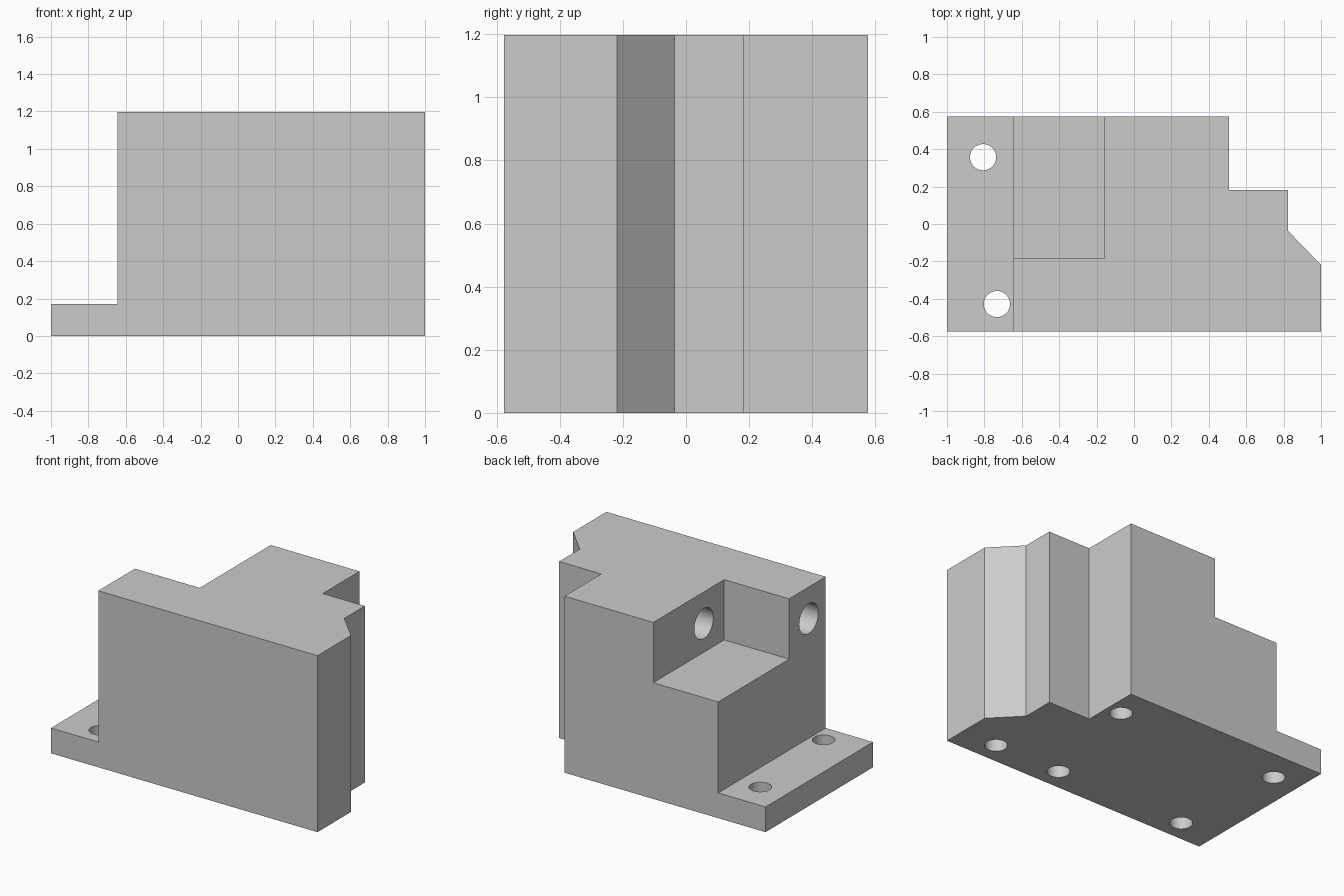
import bpy
import bmesh
import math
from mathutils import Vector

if "Cube" in bpy.data.objects:
    bpy.data.objects.remove(bpy.data.objects["Cube"], do_unlink=True)

HEIGHT, HALF_Y = 1.197, 0.576
STEP_X, FLANGE_TOP = -0.645, 0.171
POCKET_X, POCKET_Y, POCKET_Z = -0.158, -0.184, 0.788
BOLT_R, BORE_R = 0.07, 0.102

grey = bpy.data.materials.new("plain grey")
grey.use_nodes = True
grey.diffuse_color = (0.6, 0.6, 0.6, 1)
grey.node_tree.nodes["Principled BSDF"].inputs["Base Color"].default_value = (0.6, 0.6, 0.6, 1)


def finish(name, bm):
    bmesh.ops.recalc_face_normals(bm, faces=bm.faces)
    mesh = bpy.data.meshes.new(name)
    bm.to_mesh(mesh)
    bm.free()
    mesh.materials.append(grey)
    obj = bpy.data.objects.new(name, mesh)
    bpy.context.collection.objects.link(obj)
    return obj


def prism(name, outline, height):
    bm = bmesh.new()
    face = bm.faces.new([bm.verts.new((x, y, 0)) for x, y in outline])
    top = bmesh.ops.extrude_face_region(bm, geom=[face])["geom"]
    verts = [v for v in top if isinstance(v, bmesh.types.BMVert)]
    bmesh.ops.translate(bm, verts=verts, vec=(0, 0, height))
    return finish(name, bm)


def box(name, low, high):
    bm = bmesh.new()
    bmesh.ops.create_cube(bm, size=1)
    low, high = Vector(low), Vector(high)
    bmesh.ops.scale(bm, verts=bm.verts, vec=high - low)
    bmesh.ops.translate(bm, verts=bm.verts, vec=(low + high) / 2)
    return finish(name, bm)


def rod(name, start, end, radius):
    bm = bmesh.new()
    start, end = Vector(start), Vector(end)
    axis = end - start
    bmesh.ops.create_cone(bm, cap_ends=True, segments=48, radius1=radius,
                          radius2=radius, depth=axis.length)
    obj = finish(name, bm)
    turn = axis.to_track_quat("Z", "Y").to_matrix().to_4x4()
    obj.data.transform(turn)
    obj.data.transform(turn.Translation((start + end) / 2))
    return obj


def cut(target, cutter):
    cutter.hide_render = True
    mod = target.modifiers.new("cut", "BOOLEAN")
    mod.operation = "DIFFERENCE"
    mod.solver = "EXACT"
    mod.object = cutter
    bpy.context.view_layer.objects.active = target
    bpy.ops.object.modifier_apply(modifier=mod.name)
    bpy.data.objects.remove(cutter, do_unlink=True)


# Main block with stepped and chamfered end
block = prism("mounting_block", [
    (-1, -HALF_Y), (1, -HALF_Y), (1, -0.219), (0.824, -0.037),
    (0.824, 0.182), (0.508, 0.182), (0.508, HALF_Y), (-1, HALF_Y)], HEIGHT)

# Low flange and upper corner pocket
cut(block, box("flange_cutter", (-2, -1, FLANGE_TOP), (STEP_X, 1, 2)))
cut(block, box("pocket_cutter", (-1.5, POCKET_Y, POCKET_Z), (POCKET_X, 1, 2)))

# Bolt holes: through the flange, blind under the body
for x, y, depth in [(-0.807, 0.357, 0.3), (-0.733, -0.428, 0.3),
                    (0.735, -0.428, 0.35), (0.24, -0.428, 0.35), (0.404, 0.357, 0.35)]:
    cut(block, rod("bolt_cutter", (x, y, -0.1), (x, y, depth), BOLT_R))

# Side bores
for x, y in [(POCKET_X, 0.035), (STEP_X, -0.394)]:
    cut(block, rod("bore_cutter", (x - 0.1, y, 0.983), (x + 0.5, y, 0.983), BORE_R))

# Smooth hole walls, sharp edges
bpy.ops.object.select_all(action="DESELECT")
block.select_set(True)
bpy.context.view_layer.objects.active = block
bpy.ops.object.shade_smooth_by_angle(angle=math.radians(30))
